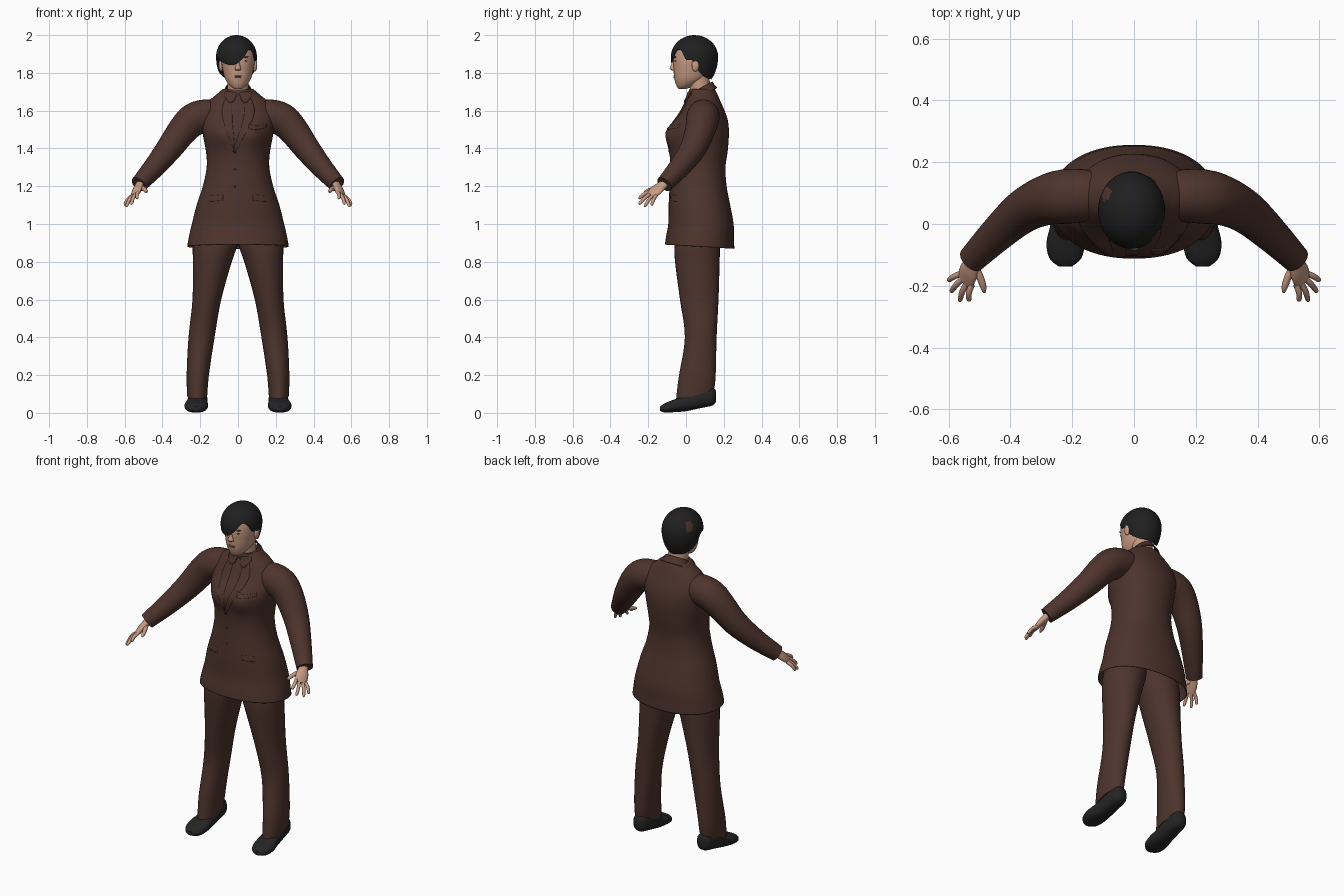
import bpy, bmesh, math
from mathutils import Vector
from mathutils.bvhtree import BVHTree

if "Cube" in bpy.data.objects:
    bpy.data.objects.remove(bpy.data.objects["Cube"])


def material(name, *rgb):
    m = bpy.data.materials.new(name)
    m.use_nodes = True
    m.diffuse_color = (*rgb, 1)
    bsdf = m.node_tree.nodes["Principled BSDF"]
    bsdf.inputs["Base Color"].default_value = (*rgb, 1)
    bsdf.inputs["Roughness"].default_value = 0.8
    return m


SUIT = material("brown cloth", 0.075, 0.034, 0.025)
TRIM = material("dark brown trim", 0.025, 0.011, 0.008)
SKIN = material("skin", 0.58, 0.33, 0.23)
HAIR = material("black hair", 0.014, 0.014, 0.015)
SHOE = material("black leather", 0.018, 0.018, 0.019)
LIPS = material("lips", 0.33, 0.13, 0.10)


def finish(bm, name, *mats, thick=0):
    bmesh.ops.recalc_face_normals(bm, faces=bm.faces)
    me = bpy.data.meshes.new(name)
    bm.to_mesh(me)
    bm.free()
    ob = bpy.data.objects.new(name, me)
    bpy.context.collection.objects.link(ob)
    for m in mats:
        me.materials.append(m)
    if thick:
        ob.modifiers.new("thickness", "SOLIDIFY").thickness = thick
    bpy.ops.object.select_all(action="DESELECT")
    ob.select_set(True)
    bpy.context.view_layer.objects.active = ob
    bpy.ops.object.shade_smooth_by_angle(angle=math.radians(50))
    return ob


def spline(rows, steps):
    """Catmull-Rom interpolation of rows of numbers."""
    rows = [Vector(r) for r in rows]
    ext = [rows[0]] + rows + [rows[-1]]
    out = []
    for a, b, c, d in zip(ext, ext[1:], ext[2:], ext[3:]):
        for k in range(steps):
            t = k / steps
            out.append(0.5 * (2 * b + (c - a) * t + (2 * a - 5 * b + 4 * c - d) * t * t
                              + (3 * b - a - 3 * c + d) * t ** 3))
    return out + [rows[-1]]


def loft(name, mat, rows, mode="z", segs=32, steps=4, power=2.0, warp=None,
         caps=(True, True), thick=0, side=(0, 1, 0)):
    """Skin ellipses (cx, cy, cz, a, b), flat along z or y, or square to the path."""
    rows = spline(rows, steps)
    bm = bmesh.new()
    rings = []
    for i, r in enumerate(rows):
        c = Vector(r[:3])
        u, v = Vector((1, 0, 0)), Vector((0, 1, 0) if mode == "z" else (0, 0, 1))
        if mode == "path":
            t = (Vector(rows[min(i + 1, len(rows) - 1)][:3])
                 - Vector(rows[max(i - 1, 0)][:3])).normalized()
            u = (Vector(side) - t * t.dot(Vector(side))).normalized()
            v = t.cross(u)
        ring = []
        for k in range(segs):
            cs, sn = math.cos(2 * math.pi * k / segs), math.sin(2 * math.pi * k / segs)
            p = c + u * r[3] * math.copysign(abs(cs) ** (2 / power), cs) \
                + v * r[4] * math.copysign(abs(sn) ** (2 / power), sn)
            ring.append(bm.verts.new(warp(p) if warp else p))
        rings.append(ring)
    for p, q in zip(rings, rings[1:]):
        for k in range(segs):
            bm.faces.new((p[k], p[k - 1], q[k - 1], q[k]))
    for ring, cap in zip((rings[0], rings[-1]), caps):
        if cap:
            bm.faces.new(ring)
    return finish(bm, name, mat, thick=thick)


# Jacket body
def jacket_shape(p):
    if p.y < 0.03:
        p.y -= 0.02 * math.exp(-((abs(p.x) - 0.08) / 0.05) ** 2 - ((p.z - 1.47) / 0.06) ** 2)
    if p.z < 0.95:
        p.z -= (0.95 - p.z) * 1.0 * (p.y + 0.1)
    return p


body_rows = [(.89, .072, .265, .18), (.93, .074, .257, .176), (1.0, .079, .24, .169),
             (1.1, .071, .215, .159), (1.2, .064, .182, .147), (1.3, .063, .162, .142),
             (1.38, .066, .165, .15), (1.45, .064, .178, .158), (1.5, .067, .186, .156),
             (1.55, .08, .19, .137), (1.6, .088, .183, .112), (1.65, .089, .15, .089),
             (1.68, .09, .115, .075), (1.71, .085, .08, .065)]
jacket = loft("jacket_body", SUIT, [(0, y, z, a, b) for z, y, a, b in body_rows],
              segs=64, power=2.2, warp=jacket_shape, caps=(False, True), thick=-0.004)
surface = BVHTree.FromPolygons([v.co for v in jacket.data.vertices],
                               [p.vertices for p in jacket.data.polygons])


def snap(x, z, lift, back=False):
    s = 1 if back else -1
    hit = surface.ray_cast(Vector((x, s, z)), Vector((0, -s, 0)))[0]
    return Vector((x, (hit.y if hit else s * 0.1) + s * lift, z))


def seam(name, pts, back=False):
    """Thin stitched line lying on the jacket."""
    cu = bpy.data.curves.new(name, "CURVE")
    cu.dimensions, cu.bevel_depth, cu.bevel_resolution = "3D", 0.0022, 1
    path = spline(pts, 8)
    sp = cu.splines.new("POLY")
    sp.points.add(len(path) - 1)
    for q, p in zip(sp.points, path):
        q.co = (*snap(p.x, p.y, 0.001, back), 1)
    cu.materials.append(TRIM)
    bpy.context.collection.objects.link(bpy.data.objects.new(name, cu))


def panel(name, edge_a, edge_b, lift, mat=SUIT, n=6):
    """Cloth plate on the jacket between two edge lines of (x, z) points."""
    bm = bmesh.new()
    rows = [[bm.verts.new(snap(*a.lerp(b, k / n), lift)) for k in range(n + 1)]
            for a, b in zip(spline(edge_a, 6), spline(edge_b, 6))]
    for p, q in zip(rows, rows[1:]):
        for k in range(n):
            bm.faces.new((p[k], p[k + 1], q[k + 1], q[k]))
    return finish(bm, name, mat, thick=0.006)


# Jacket front details
panel("tie", [(-.012, 1.67), (-.028, 1.57), (-.012, 1.47)],
      [(.012, 1.67), (.028, 1.57), (-.008, 1.47)], 0.004)
panel("right_lapel", [(-.06, 1.68), (-.085, 1.58), (-.025, 1.4)],
      [(-.03, 1.68), (-.03, 1.56), (-.018, 1.4)], 0.006)
panel("left_lapel", [(.03, 1.68), (.03, 1.56), (-.028, 1.38)],
      [(.06, 1.68), (.085, 1.58), (-.015, 1.38)], 0.007)
seam("front_edge", [(.024, 1.56), (.012, 1.47), (-.035, 1.38), (-.037, 1.1), (-.036, .9)])
seam("tie_edge_right", [(-.014, 1.66), (-.03, 1.57), (-.014, 1.47)])
seam("tie_edge_left", [(.014, 1.66), (.03, 1.57), (.006, 1.47)])
seam("back_vent", [(0, .88), (0, 1.0), (0, 1.14)], back=True)
for s, label in ((-1, "right"), (1, "left")):
    panel(label + "_pocket_flap", [(s * .08, 1.155), (s * .14, 1.15), (s * .185, 1.15)],
          [(s * .08, 1.125), (s * .14, 1.12), (s * .188, 1.125)], 0.005)
    seam(label + "_pocket_line", [(s * .08, 1.12), (s * .14, 1.116), (s * .19, 1.122)])
panel("breast_pocket", [(.055, 1.53), (.1, 1.52), (.15, 1.53)],
      [(.06, 1.505), (.1, 1.5), (.15, 1.51)], 0.008)
seam("breast_pocket_line", [(.05, 1.505), (.1, 1.495), (.155, 1.51)])
for z in (1.38, 1.29, 1.2):
    bm = bmesh.new()
    bmesh.ops.create_uvsphere(bm, u_segments=12, v_segments=8, radius=0.008)
    bmesh.ops.scale(bm, vec=(1, .5, 1), verts=bm.verts)
    bmesh.ops.translate(bm, vec=snap(-.014, z, 0.002), verts=bm.verts)
    finish(bm, "jacket_button", TRIM)


# Collar, low at the throat and high at the nape
def tilt(p):
    p.z += 0.55 * (p.y - 0.08)
    return p


loft("collar", SUIT, [(0, .083, 1.675, .092, .082), (0, .08, 1.70, .078, .07),
                      (0, .078, 1.722, .066, .062)],
     warp=tilt, caps=(False, False), thick=0.006)
for s, label in ((-1, "right"), (1, "left")):
    panel(label + "_collar_point", [(s * .006, 1.69), (s * .035, 1.70), (s * .07, 1.7)],
          [(s * .02, 1.655), (s * .045, 1.645), (s * .075, 1.68)], 0.012)

# Head
loft("neck", SKIN, [(0, .09, 1.62, .06, .06), (0, .075, 1.72, .056, .055),
                    (0, .06, 1.82, .058, .06)])
loft("face", SKIN, [(0, -.02, 1.715, .02, .02), (0, -.003, 1.733, .045, .048),
                    (0, .022, 1.77, .069, .084), (0, .033, 1.82, .082, .099),
                    (0, .037, 1.87, .089, .105), (0, .04, 1.93, .085, .1),
                    (0, .045, 1.97, .05, .065)], power=2.1)
loft("nose", SKIN, [(0, -.06, 1.875, .007, .008), (0, -.066, 1.84, .011, .014),
                    (0, -.068, 1.822, .017, .018), (0, -.06, 1.812, .012, .012)], segs=16)


def bead(name, mat, loc, size, turn=0):
    bm = bmesh.new()
    bmesh.ops.create_uvsphere(bm, u_segments=16, v_segments=10, radius=1)
    bmesh.ops.scale(bm, vec=size, verts=bm.verts)
    for v in bm.verts:
        v.co.z += turn * v.co.x
    bmesh.ops.translate(bm, vec=loc, verts=bm.verts)
    finish(bm, name, mat)


bead("upper_lip", LIPS, (0, -.061, 1.783), (.022, .006, .004))
bead("lower_lip", LIPS, (0, -.06, 1.776), (.018, .006, .004))
for s, label in ((-1, "right"), (1, "left")):
    bead(label + "_eye", HAIR, (s * .036, -.056, 1.862), (.015, .005, .004), s * .15)
    bead(label + "_brow", HAIR, (s * .038, -.056, 1.882), (.021, .005, .003), s * .2)
    bead(label + "_ear", SKIN, (s * .09, .05, 1.84), (.012, .02, .033))

# Hair cap swept over the right eye, with a small bare patch at the back
hairline = [(-180, 1.765), (-130, 1.775), (-100, 1.81), (-82, 1.87), (-64, 1.875),
            (-45, 1.855), (-20, 1.842), (0, 1.848), (20, 1.88), (38, 1.92), (55, 1.915),
            (70, 1.87), (85, 1.865), (100, 1.81), (130, 1.775), (180, 1.765)]
bm = bmesh.new()
cols = []
for deg, low in spline(hairline, 5)[:-1]:
    th = math.radians(deg)
    col = []
    for k in range(1, 19):
        f = math.sin(math.pi / 2 * k / 18)
        z = 2.0 - (2.0 - low) * f * f
        h = (z - 1.885) / (0.115 if z > 1.885 else 0.17)
        r = math.sqrt(max(0, 1 - h * h))
        col.append(bm.verts.new((-.008 + .108 * r * math.sin(th),
                                 .045 - .125 * r * math.cos(th), z)))
    cols.append(col)
top = bm.verts.new((-.008, .045, 2.0))
for p, q in zip(cols, cols[1:] + cols[:1]):
    bm.faces.new((top, p[0], q[0]))
    for k in range(17):
        bm.faces.new((p[k], p[k + 1], q[k + 1], q[k]))
for f in bm.faces:
    d = f.calc_center_median() - Vector((-.088, .1, 1.935))
    f.material_index = int(d.length < 0.026)
finish(bm, "hair", HAIR, SUIT, thick=0.012)


# Limbs
def trouser_hem(p):
    if p.z < 0.15:
        p.z += 0.25 * (p.y - 0.02) * (0.15 - p.z) / 0.06
    return p


for s, label in ((-1, "right_"), (1, "left_")):
    def flip(rows):
        return [(s * r[0], *r[1:]) for r in rows]

    loft(label + "sleeve", SUIT, flip([
        (.10, .09, 1.575, .075, .075), (.16, .092, 1.575, .085, .085),
        (.23, .088, 1.555, .088, .088), (.29, .075, 1.50, .08, .08),
        (.36, .04, 1.405, .07, .07), (.44, -.03, 1.305, .058, .058),
        (.525, -.115, 1.21, .045, .045)]), mode="path")

    # Hand: flattened palm, four fingers and a thumb
    across = Vector((s * .635, .68, -.36))
    loft(label + "palm", SKIN, flip([
        (.505, -.095, 1.23, .026, .022), (.522, -.125, 1.205, .028, .02),
        (.535, -.155, 1.18, .036, .018), (.546, -.187, 1.152, .033, .012)]),
        mode="path", segs=20, side=across)
    knuckle = Vector((s * .542, -.178, 1.16))
    tips = [(.535, -.25, 1.135), (.565, -.25, 1.105), (.593, -.22, 1.092), (.602, -.183, 1.10)]
    for k, (x, y, z) in enumerate(tips):
        a, b = knuckle + across * (k - 1.5) * .018, Vector((s * x, y, z))
        mid = a.lerp(b, .5) + Vector((s * .004, 0, .005))
        loft(label + "finger", SKIN, [(*a, .010, .010), (*mid, .0095, .0095),
                                      (*a.lerp(b, .9), .008, .008), (*b, .003, .003)],
             mode="path", segs=12, side=across)
    loft(label + "thumb", SKIN, flip([
        (.517, -.135, 1.195, .014, .014), (.497, -.175, 1.185, .012, .012),
        (.487, -.205, 1.175, .01, .01), (.484, -.222, 1.168, .004, .004)]),
        mode="path", segs=12, side=across)

    loft(label + "trouser_leg", SUIT, flip([
        (.10, .07, 1.02, .10, .11), (.119, .06, .9, .118, .12), (.136, .06, .8, .103, .118),
        (.165, .07, .6, .076, .102), (.193, .078, .4, .069, .084),
        (.213, .06, .2, .059, .097), (.216, .047, .085, .053, .1)]), warp=trouser_hem)

    loft(label + "shoe", SHOE, flip([
        (.212, .158, .088, .018, .03), (.212, .14, .087, .04, .048),
        (.213, .08, .078, .05, .052), (.216, 0, .052, .054, .043),
        (.221, -.06, .038, .062, .034), (.222, -.11, .027, .052, .025),
        (.222, -.137, .022, .022, .012)]), mode="y", power=2.4,
        warp=lambda p: Vector((p.x, p.y, max(p.z, 0.0))))
